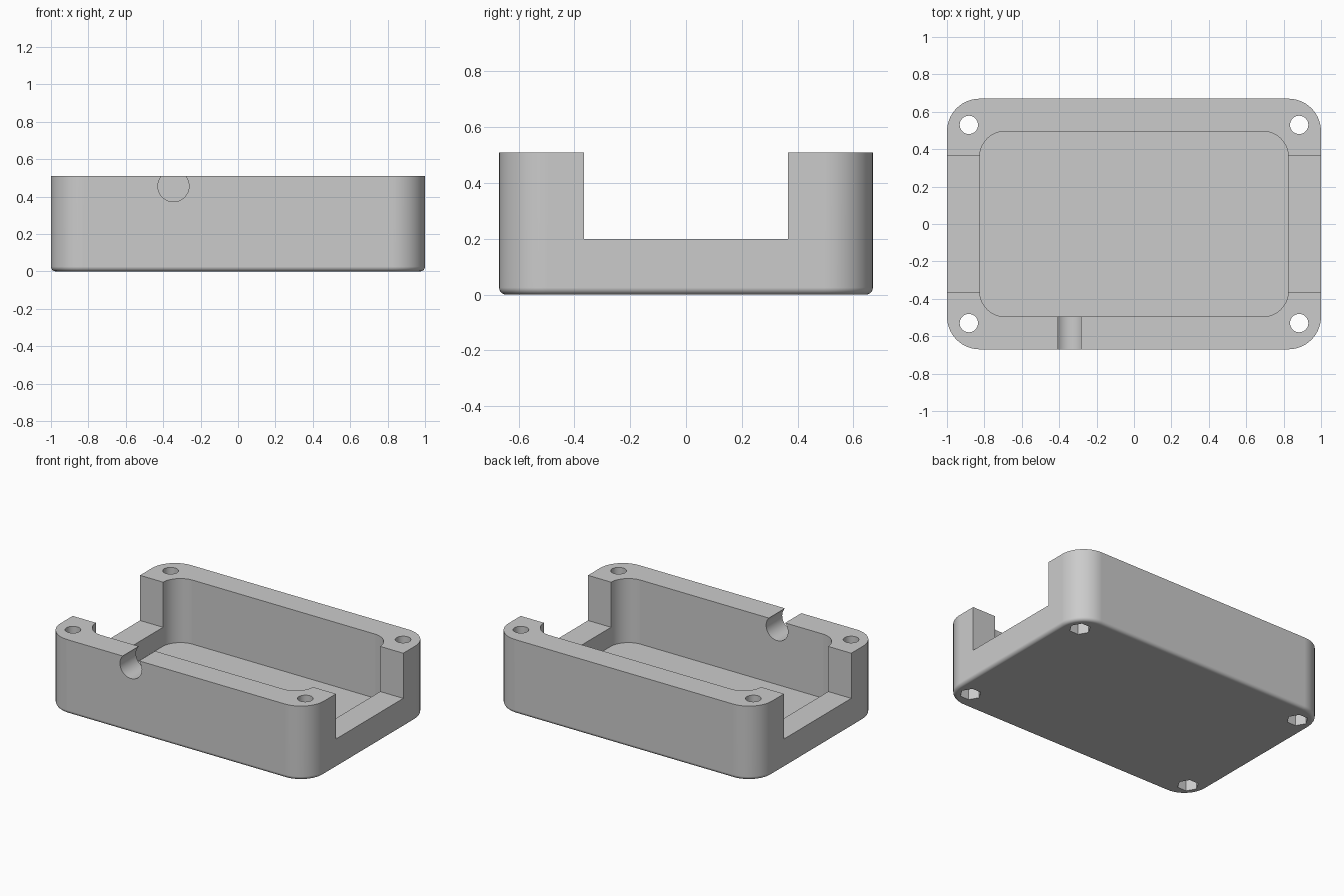
import bpy
import bmesh
from math import cos, sin, pi, radians
from mathutils import Matrix

if "Cube" in bpy.data.objects:
    bpy.data.objects.remove(bpy.data.objects["Cube"])

HALF_X, HALF_Y, HEIGHT = 1.0, 0.67, 0.51
CORNER, FILLET = 0.175, 0.025
FLOOR, SILL = 0.07, 0.2

grey = bpy.data.materials.new("light grey plastic")
grey.use_nodes = True
grey.diffuse_color = (0.6, 0.6, 0.6, 1)
grey.node_tree.nodes["Principled BSDF"].inputs["Base Color"].default_value = grey.diffuse_color


def finish(bm, name):
    """Turn a bmesh into a grey object."""
    bmesh.ops.recalc_face_normals(bm, faces=bm.faces)
    mesh = bpy.data.meshes.new(name)
    bm.to_mesh(mesh)
    bm.free()
    mesh.materials.append(grey)
    obj = bpy.data.objects.new(name, mesh)
    bpy.context.collection.objects.link(obj)
    return obj


def rounded_prism(name, hx, hy, radius, levels, steps=14):
    """Stack rounded rectangles; levels holds (z, inset) pairs."""
    bm = bmesh.new()
    rings = []
    for z, inset in levels:
        ring = []
        for quarter, (sx, sy) in enumerate([(1, 1), (-1, 1), (-1, -1), (1, -1)]):
            for i in range(steps + 1):
                a = (quarter + i / steps) * pi / 2
                r = radius - inset
                ring.append(bm.verts.new((sx * (hx - radius) + r * cos(a),
                                          sy * (hy - radius) + r * sin(a), z)))
        rings.append(ring)
    for low, high in zip(rings, rings[1:]):
        for i in range(len(low)):
            j = (i + 1) % len(low)
            bm.faces.new((low[i], low[j], high[j], high[i]))
    bm.faces.new(rings[0][::-1])
    bm.faces.new(rings[-1])
    return finish(bm, name)


def cylinder(name, radius, depth, sides, matrix):
    bm = bmesh.new()
    bmesh.ops.create_cone(bm, cap_ends=True, segments=sides, radius1=radius,
                          radius2=radius, depth=depth, matrix=matrix)
    return finish(bm, name)


def box(name, size, centre):
    bm = bmesh.new()
    bmesh.ops.create_cube(bm, size=1, matrix=Matrix.Translation(centre) @ Matrix.Diagonal((*size, 1)))
    return finish(bm, name)


def cut(target, cutter):
    """Subtract the cutter for good and remove it."""
    cutter.hide_render = True
    mod = target.modifiers.new("cut", 'BOOLEAN')
    mod.operation = 'DIFFERENCE'
    mod.solver = 'EXACT'
    mod.object = cutter
    bpy.context.view_layer.objects.active = target
    bpy.ops.object.modifier_apply(modifier=mod.name)
    bpy.data.objects.remove(cutter)


# Enclosure body with a filleted bottom edge
levels = [(FILLET * (1 - sin(i * pi / 12)), FILLET * (1 - cos(i * pi / 12)))
          for i in range(6, -1, -1)]
body = rounded_prism("enclosure_body", HALF_X, HALF_Y, CORNER, levels + [(HEIGHT, 0)])

# Inner cavity
cut(body, rounded_prism("cavity_cutter", 0.825, 0.495, 0.135, [(FLOOR, 0), (HEIGHT + 0.2, 0)]))

# Side openings above the sills
cut(body, box("side_opening_cutter", (2.4, 0.73, 0.6), (0, 0, SILL + 0.3)))

# Round cable notch in the front wall
cut(body, cylinder("cable_notch_cutter", 0.083, 0.5, 64,
                   Matrix.Translation((-0.345, -0.62, 0.455)) @ Matrix.Rotation(pi / 2, 4, 'X')))

# Corner screw holes with hexagonal nut pockets underneath
for sx in (-1, 1):
    for sy in (-1, 1):
        x, y = sx * 0.883, sy * 0.53
        cut(body, cylinder("screw_hole_cutter", 0.049, 1.2, 40, Matrix.Translation((x, y, 0.3))))
        cut(body, cylinder("nut_pocket_cutter", 0.068, 0.2, 6,
                           Matrix.Translation((x, y, 0)) @ Matrix.Rotation(radians(30), 4, 'Z')))

# Smooth curved walls, crisp edges
bpy.ops.object.select_all(action='DESELECT')
body.select_set(True)
bpy.context.view_layer.objects.active = body
bpy.ops.object.shade_smooth_by_angle(angle=radians(30))
weighted = body.modifiers.new("weighted normals", 'WEIGHTED_NORMAL')
weighted.keep_sharp = True
